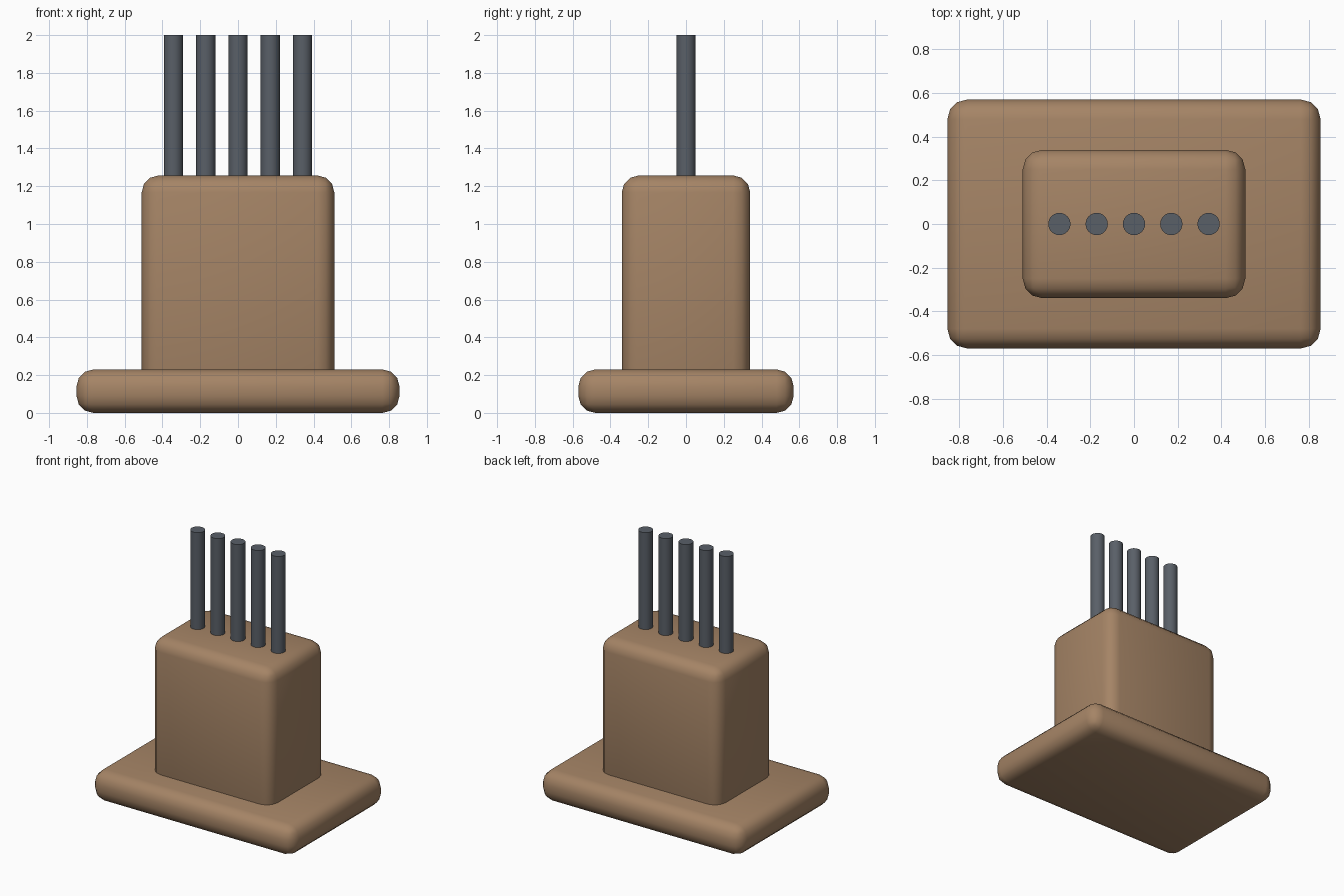
import bpy
import math

cube = bpy.data.objects.get("Cube")
if cube:
    bpy.data.objects.remove(cube, do_unlink=True)


def make_material(name, rgb):
    mat = bpy.data.materials.new(name)
    mat.use_nodes = True
    color = (*rgb, 1.0)
    mat.diffuse_color = color
    mat.node_tree.nodes["Principled BSDF"].inputs["Base Color"].default_value = color
    return mat


def finish(obj, name, mat):
    obj.name = name
    obj.data.materials.append(mat)
    bpy.ops.object.shade_smooth_by_angle(angle=math.radians(40))


def rounded_box(name, size, bottom, top, mat, radius=0.09):
    bpy.ops.mesh.primitive_cube_add(size=1, location=(0, 0, (bottom + top) / 2))
    obj = bpy.context.object
    obj.scale = (size[0], size[1], top - bottom)
    bpy.ops.object.transform_apply(location=False, rotation=False, scale=True)
    bevel = obj.modifiers.new("Rounded edges", "BEVEL")
    bevel.width = radius
    bevel.segments = 3
    bpy.ops.object.modifier_apply(modifier=bevel.name)
    finish(obj, name, mat)


wood = make_material("Brown wood", (0.376, 0.231, 0.132))
steel = make_material("Dark steel", (0.1, 0.115, 0.137))

# Wide base and the block standing on it
rounded_box("base", (1.71, 1.14), 0, 0.23, wood)
rounded_box("block", (1.02, 0.68), 0.115, 1.257, wood)

# Row of upright rods set into the block
rod_bottom, rod_top = 1.1, 2.0
for i in range(5):
    bpy.ops.mesh.primitive_cylinder_add(
        vertices=24, radius=0.051, depth=rod_top - rod_bottom,
        location=((i - 2) * 0.171, 0, (rod_bottom + rod_top) / 2))
    finish(bpy.context.object, f"rod_{i + 1}", steel)
